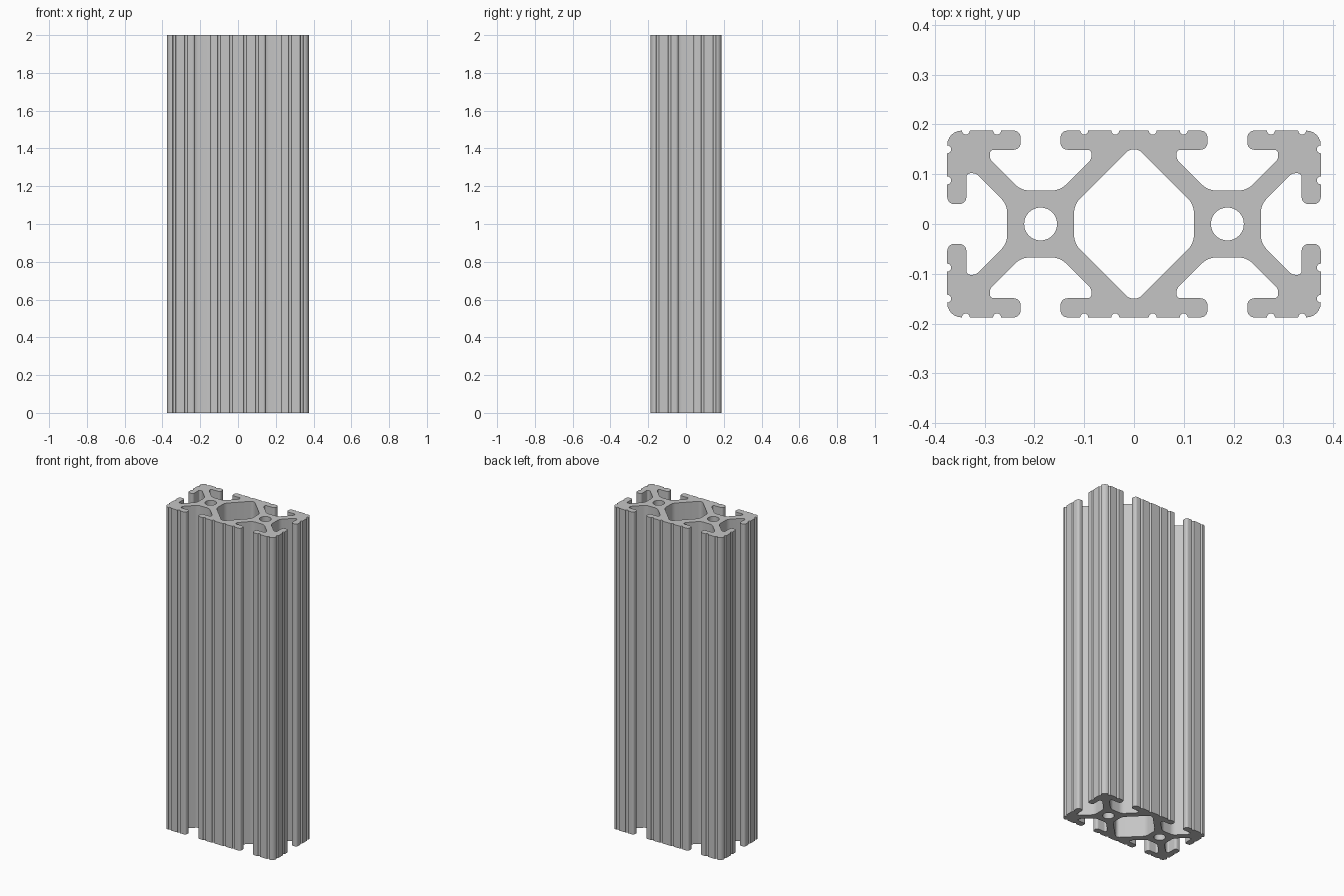
import bpy, bmesh, math
from mathutils import Vector

if "Cube" in bpy.data.objects:
    bpy.data.objects.remove(bpy.data.objects["Cube"])

CELL = 0.1875    # half width of one square cell
HEIGHT = 2.0
CORE = 0.067     # half width of the core around each bore


def fillet(points, steps=6):
    """Round the corners of a closed loop of (x, y, setback)."""
    out = []
    for i, (x, y, t) in enumerate(points):
        p = Vector((x, y, 0))
        if t == 0:
            out.append(p)
            continue
        a = (Vector((*points[i - 1][:2], 0)) - p).normalized()
        b = (Vector((*points[(i + 1) % len(points)][:2], 0)) - p).normalized()
        c = p + (a + b) * t / (1 + a.dot(b))
        v1, v2 = p + a * t - c, p + b * t - c
        angle = v1.angle(v2)
        for k in range(steps + 1):
            s = k / steps
            out.append(c + (v1 * math.sin((1 - s) * angle)
                            + v2 * math.sin(s * angle)) / math.sin(angle))
    return out


def notch(u, r=0.008, steps=8):
    """Small half-round groove in the outer face."""
    return [(u - r * math.cos(math.pi * k / steps),
             CELL - r * math.sin(math.pi * k / steps), 0)
            for k in range(steps + 1)]


def four_way(quarter):
    """Mirror a quarter outline in x, then in y."""
    half = quarter + [(-x, y, t) for x, y, t in reversed(quarter)]
    return half + [(x, -y, t) for x, y, t in reversed(half)]


# Half of one T-slot: core, web, undercut, lip, grooved outer face
half_slot = [(0.039, CORE, 0.018), (0.102, 0.130, 0.007), (0.102, 0.149, 0.008),
             (0.040, 0.149, 0.014), (0.040, CELL, 0.014)]
half_slot += notch(0.0875) + notch(0.15)

# Outer outline: side slot, rounded corner, then both halves of the wide-face slot
quarter = [(v, u, t) for u, v, t in half_slot]
quarter += [(CELL, CELL, 0.029)]
quarter += half_slot[::-1]
quarter += [(-u, v, t) for u, v, t in half_slot]
quarter = [(u + CELL, v, t) for u, v, t in quarter]
outline = fillet(four_way(quarter))

# Central diamond cavity
sx = CELL - CORE
cavity = fillet([(0, 0.1595, 0.023), (sx, 0.039, 0.018), (sx, -0.039, 0.018),
                 (0, -0.1595, 0.023), (-sx, -0.039, 0.018), (-sx, 0.039, 0.018)])


# Round bores
def bore(cx, r=0.033, n=48):
    return [Vector((cx + r * math.cos(2 * math.pi * k / n),
                    r * math.sin(2 * math.pi * k / n), 0)) for k in range(n)]


# Filled and extruded profile
curve = bpy.data.curves.new("slotted_rail", 'CURVE')
curve.dimensions = '2D'
curve.fill_mode = 'BOTH'
curve.extrude = HEIGHT / 2
for loop in (outline, cavity, bore(CELL), bore(-CELL)):
    spline = curve.splines.new('POLY')
    spline.points.add(len(loop) - 1)
    for pt, co in zip(spline.points, loop):
        pt.co = (co.x, co.y, 0, 1)
    spline.use_cyclic_u = True
rail = bpy.data.objects.new("slotted_rail", curve)
bpy.context.collection.objects.link(rail)
bpy.context.view_layer.objects.active = rail
rail.select_set(True)
bpy.ops.object.convert(target='MESH')
rail = bpy.context.object

# Weld the caps to the walls and stand the rail on the ground
bm = bmesh.new()
bm.from_mesh(rail.data)
bmesh.ops.remove_doubles(bm, verts=bm.verts, dist=0.0001)
bmesh.ops.translate(bm, verts=bm.verts, vec=(0, 0, HEIGHT / 2))
bmesh.ops.recalc_face_normals(bm, faces=bm.faces)
bm.to_mesh(rail.data)
bm.free()

aluminium = bpy.data.materials.new("aluminium_grey")
aluminium.diffuse_color = (0.56, 0.56, 0.56, 1)
aluminium.use_nodes = True
aluminium.node_tree.nodes["Principled BSDF"].inputs["Base Color"].default_value = aluminium.diffuse_color
rail.data.materials.clear()
rail.data.materials.append(aluminium)
bpy.ops.object.shade_smooth_by_angle(angle=math.radians(30))
